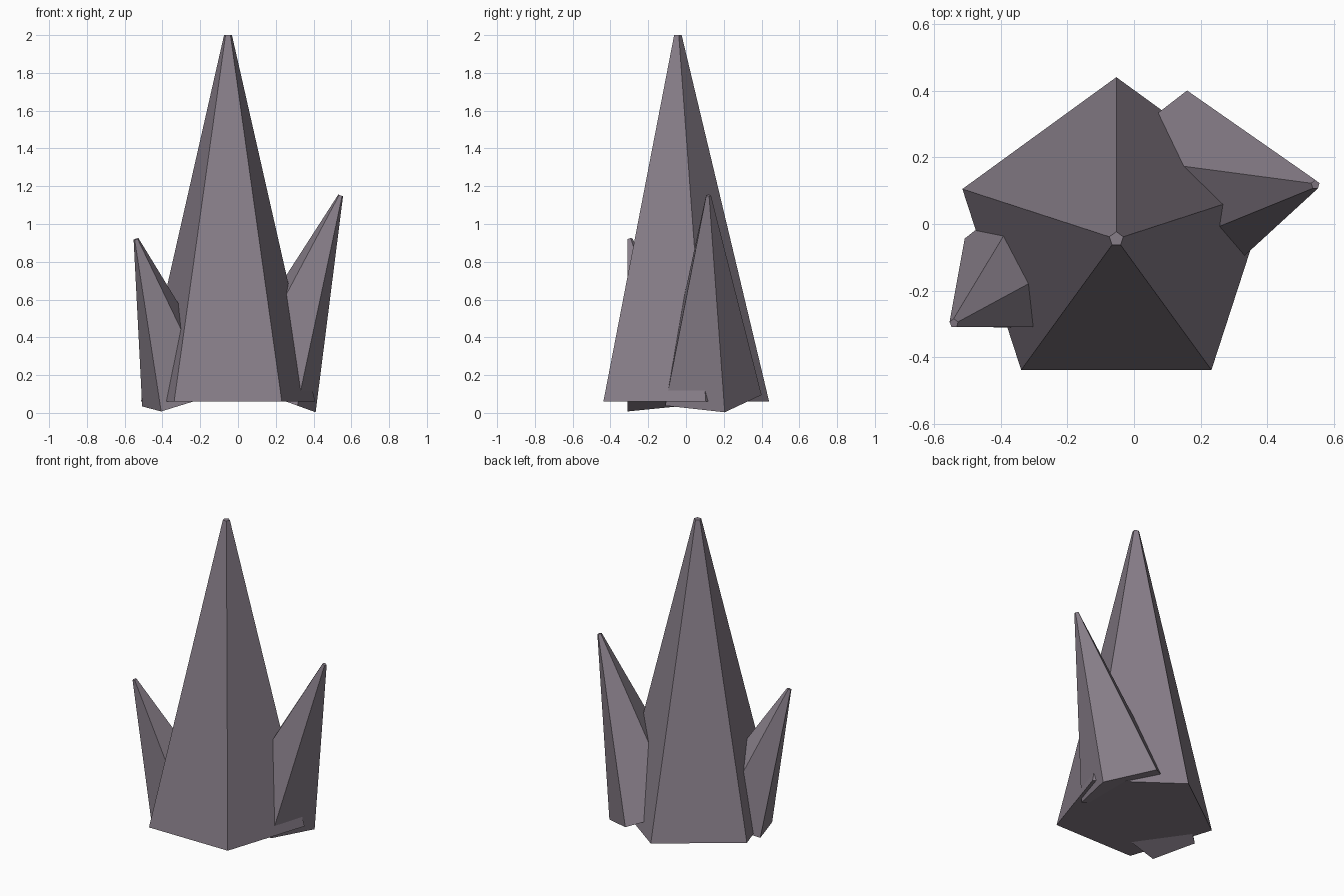
import bpy, math

if "Cube" in bpy.data.objects:
    bpy.data.objects.remove(bpy.data.objects["Cube"])

stone = bpy.data.materials.new("grey_violet_stone")
stone.diffuse_color = (0.245, 0.209, 0.25, 1)
stone.use_nodes = True
stone.node_tree.nodes["Principled BSDF"].inputs["Base Color"].default_value = stone.diffuse_color


def spike(name, base, length, r_base, r_tip, tilt_x=0, tilt_y=0):
    """Five-sided tapered crystal, origin at the centre of its base."""
    pts = []
    for r, z in ((r_base, 0), (r_tip, length)):
        for i in range(5):
            a = math.radians(90 + 72 * i)
            pts.append((r * math.cos(a), r * math.sin(a), z))
    faces = [(i, (i + 1) % 5, (i + 1) % 5 + 5, i + 5) for i in range(5)]
    faces += [(4, 3, 2, 1, 0), (5, 6, 7, 8, 9)]
    mesh = bpy.data.meshes.new(name)
    mesh.from_pydata(pts, [], faces)
    mesh.materials.append(stone)
    ob = bpy.data.objects.new(name, mesh)
    ob.location = base
    ob.rotation_euler = (math.radians(tilt_x), math.radians(tilt_y), 0)
    bpy.context.collection.objects.link(ob)
    return ob


# Tall upright crystal with two smaller ones leaning outwards
spike("main_crystal", (-0.053, -0.045, 0.06), 1.94, 0.485, 0.022)
spike("right_crystal", (0.159, 0.118, 0.095), 1.124, 0.282, 0.014, tilt_y=20)
spike("left_crystal", (-0.282, -0.117, 0.088), 0.89, 0.243, 0.014,
      tilt_x=11.7, tilt_y=-17.2)
